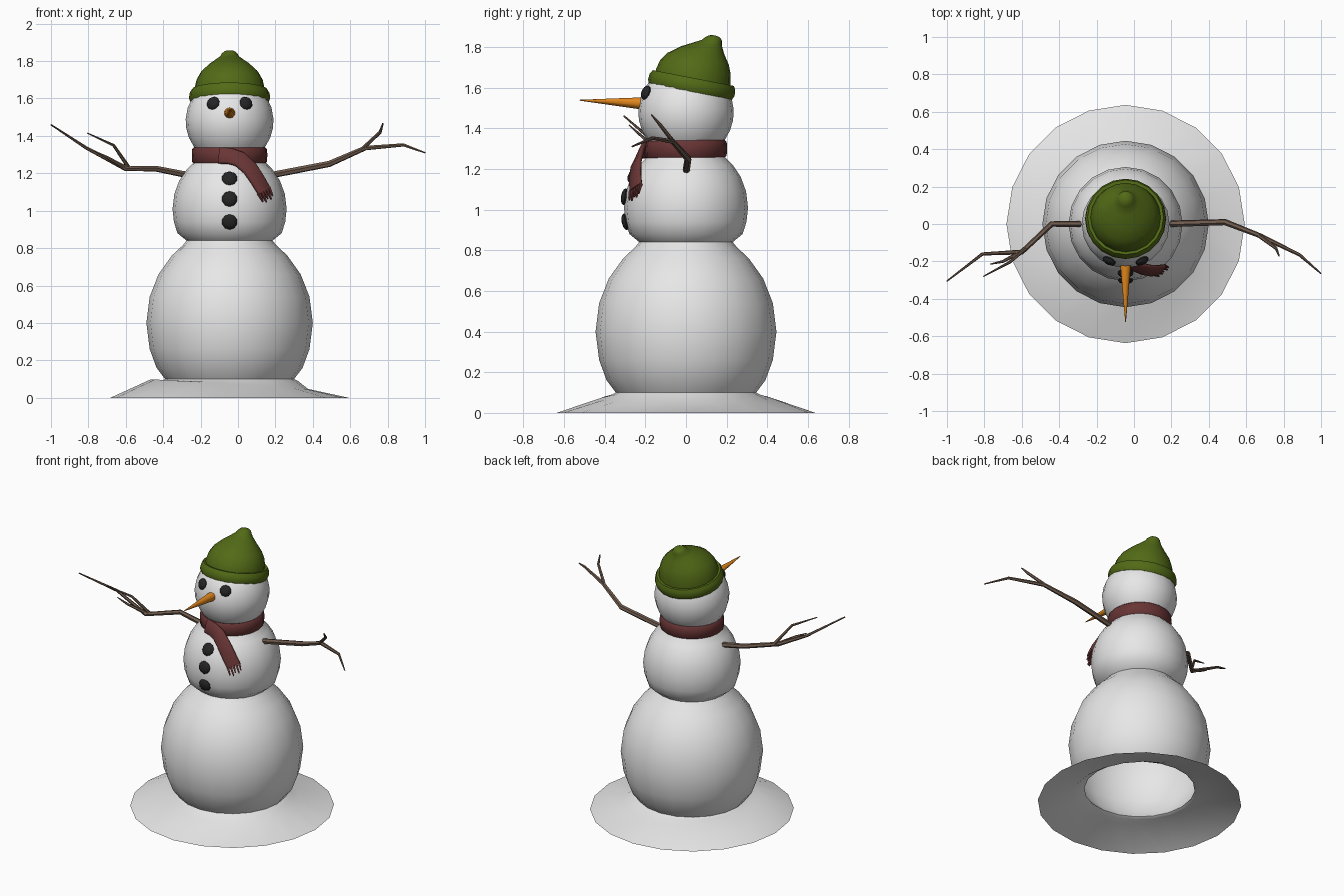
import bpy, bmesh, math
from mathutils import Vector, Matrix

if "Cube" in bpy.data.objects:
    bpy.data.objects.remove(bpy.data.objects["Cube"])

CX = -0.045  # body axis
SIDES = 20


def material(name, rgb):
    m = bpy.data.materials.new(name)
    m.diffuse_color = (*rgb, 1)
    m.use_nodes = True
    m.node_tree.nodes["Principled BSDF"].inputs["Base Color"].default_value = m.diffuse_color
    return m


SNOW = material("snow white", (0.8, 0.8, 0.8))
GREEN = material("hat green", (0.085, 0.145, 0.008))
RED = material("scarf red", (0.14, 0.035, 0.035))
ORANGE = material("carrot orange", (0.75, 0.24, 0.012))
COAL = material("coal black", (0.018, 0.018, 0.018))
BROWN = material("twig brown", (0.16, 0.105, 0.075))


def finish(name, bm, mat, angle=50, fix=True):
    if fix:
        bmesh.ops.recalc_face_normals(bm, faces=bm.faces)
    me = bpy.data.meshes.new(name)
    bm.to_mesh(me)
    bm.free()
    me.materials.append(mat)
    for p in me.polygons:
        p.use_smooth = True
    me.set_sharp_from_angle(angle=math.radians(angle))
    ob = bpy.data.objects.new(name, me)
    bpy.context.collection.objects.link(ob)
    return ob


def loft(bm, rings, closed=False, cap_start=False, cap_end=False):
    """Skin a list of point loops with quads."""
    vs = [[bm.verts.new(p) for p in r] for r in rings]
    n = len(vs[0])
    pairs = list(zip(vs, vs[1:])) + ([(vs[-1], vs[0])] if closed else [])
    for a, b in pairs:
        for i in range(n):
            j = (i + 1) % n
            bm.faces.new((a[i], a[j], b[j], b[i]))
    if cap_start:
        bm.faces.new(vs[0][::-1])
    if cap_end:
        bm.faces.new(vs[-1])


def circle(y, z, r, tilt=0.0, n=SIDES):
    """Ring around the body axis; tilt lowers its back edge."""
    pts = []
    for i in range(n):
        a = 2 * math.pi * i / n
        u = r * math.sin(a)
        pts.append((CX + r * math.cos(a), y + u * math.cos(tilt), z - u * math.sin(tilt)))
    return pts


def ball(cz, r, rz, z):
    return r * math.sqrt(max(0.0, 1 - ((z - cz) / rz) ** 2))


# snow body: drifted skirt and three balls, one hollow surface
profile = [(0.345, 0.10)]
profile += [(ball(0.4, 0.445, 0.5, z), z) for z in (0.16, 0.26, 0.40, 0.54, 0.66, 0.76)]
profile += [(0.25, 0.815), (0.23, 0.84)]
profile += [(ball(1.01, 0.305, 0.32, z), z) for z in (0.88, 0.94, 1.01, 1.09, 1.16, 1.22)]
profile += [(0.18, 1.27), (0.165, 1.31)]
profile += [(ball(1.48, 0.235, 0.235, z), z) for z in (1.345, 1.39, 1.44, 1.49, 1.55, 1.61, 1.66, 1.70)]
drift = []
for x, y, z in circle(0, 0, 0.42):
    drift.append((x, y, 0.073 - 0.026 * (x - CX) / 0.42))
bm = bmesh.new()
loft(bm, [circle(0, 0, 0.637), drift, circle(0, 0.09, 0.365)]
     + [circle(0, z, r) for r, z in profile], cap_end=True)
finish("snow_body", bm, SNOW, 60)

# knitted hat: crown leaning back to a small tip, with a rolled brim
T = math.radians(11)
crown = [(0.03, 1.61, 0.19), (0.036, 1.655, 0.187), (0.046, 1.70, 0.177), (0.06, 1.742, 0.153),
         (0.083, 1.783, 0.108), (0.11, 1.81, 0.07), (0.127, 1.825, 0.05),
         (0.135, 1.84, 0.042), (0.14, 1.852, 0.027), (0.142, 1.856, 0.01)]
bm = bmesh.new()
loft(bm, [circle(y, z, r, T) for y, z, r in crown], cap_end=True)
finish("hat_crown", bm, GREEN, 60)
brim = [(0.022, 1.583, 0.195), (0.022, 1.581, 0.209), (0.026, 1.60, 0.217), (0.032, 1.628, 0.214),
        (0.036, 1.647, 0.203), (0.036, 1.645, 0.185)]
bm = bmesh.new()
loft(bm, [circle(y, z, r, T) for y, z, r in brim], closed=True)
finish("hat_brim", bm, GREEN, 60)

# scarf loop
bm = bmesh.new()
loop = [(1.255, 0.16), (1.25, 0.188), (1.262, 0.2), (1.30, 0.202), (1.33, 0.2), (1.34, 0.19), (1.335, 0.16)]
loft(bm, [circle(0, z, r, math.radians(-1)) for z, r in loop], closed=True)
finish("scarf_loop", bm, RED)

# scarf tail: flat band bending down over the chest, with a fringe
path = [Vector(p) for p in ((-0.1, -0.195, 1.295), (-0.045, -0.212, 1.293), (0.01, -0.227, 1.275),
                            (0.065, -0.245, 1.225), (0.105, -0.25, 1.165), (0.14, -0.247, 1.105))]
bm = bmesh.new()
rings = []
for i, p in enumerate(path):
    t = (path[min(i + 1, len(path) - 1)] - path[max(i - 1, 0)]).normalized()
    out = Vector((p.x - CX, p.y, 0.06)).normalized()
    side = t.cross(out).normalized()
    out = side.cross(t).normalized()
    w, h = 0.044, 0.013
    rings.append([p + side * a * w + out * b * h for a, b in
                  ((-1, -0.4), (-0.8, -1), (0.8, -1), (1, -0.4), (1, 0.4), (0.8, 1), (-0.8, 1), (-1, 0.4))])
loft(bm, rings, cap_start=True, cap_end=True)
for k in range(5):
    base = path[-1] + side * (k - 2) * 0.019
    tip = base + t * (0.04 + 0.012 * (k % 2)) + Vector((0, -0.01, -0.008))
    loft(bm, [[c + side * a * s + out * b * s for a, b in ((-1, -1), (1, -1), (1, 1), (-1, 1))]
              for c, s in ((base - t * 0.005, 0.008), (tip, 0.003))], cap_start=True, cap_end=True)
finish("scarf_tail", bm, RED)

# carrot nose
bm = bmesh.new()
start, tip = Vector((CX, -0.16, 1.519)), Vector((CX, -0.525, 1.538))
rot = (tip - start).to_track_quat('Z', 'Y').to_matrix().to_4x4()
bmesh.ops.create_cone(bm, cap_ends=True, segments=10, radius1=0.035, radius2=0.002,
                      depth=(tip - start).length,
                      matrix=Matrix.Translation((start + tip) / 2) @ rot)
finish("carrot_nose", bm, ORANGE)


# coal eyes and buttons: flattened pebbles facing outward
def pebble(name, pos, normal, r):
    bm = bmesh.new()
    m = (Matrix.Translation(pos) @ Vector(normal).to_track_quat('Z', 'Y').to_matrix().to_4x4()
         @ Matrix.Diagonal((r, r, 0.019, 1)))
    bmesh.ops.create_uvsphere(bm, u_segments=10, v_segments=6, radius=1, matrix=m)
    finish(name, bm, COAL)


for s, label in ((-1, "left"), (1, "right")):
    pebble(label + "_eye", (CX + s * 0.088, -0.197, 1.575), (s * 0.088, -0.194, 0.08), 0.037)
for i, z in enumerate((1.173, 1.063, 0.94)):
    y = -ball(1.01, 0.305, 0.32, z)
    pebble("button_%d" % (i + 1), (CX, y, z), (0, y, (z - 1.01) * 0.9), 0.042)


# twig arms: tapered six-sided tubes along short paths
def twig(bm, pts, radii):
    pts = [Vector(p) for p in pts]
    rings = []
    for i, p in enumerate(pts):
        t = (pts[min(i + 1, len(pts) - 1)] - pts[max(i - 1, 0)]).normalized()
        u = t.cross(Vector((0, 1, 0.3))).normalized()
        v = t.cross(u)
        rings.append([p + (u * math.cos(a) + v * math.sin(a)) * radii[i]
                      for a in (k * math.pi / 3 for k in range(6))])
    loft(bm, rings, cap_start=True, cap_end=True)


bm = bmesh.new()
twig(bm, [(-0.24, 0, 1.185), (-0.44, 0, 1.225), (-0.60, -0.15, 1.225), (-0.81, -0.16, 1.335),
          (-1.0, -0.305, 1.46)], (0.018, 0.016, 0.014, 0.009, 0.004))
twig(bm, [(-0.58, -0.13, 1.225), (-0.665, -0.205, 1.35), (-0.805, -0.28, 1.415)], (0.011, 0.008, 0.003))
twig(bm, [(-0.59, -0.14, 1.225), (-0.70, -0.20, 1.285), (-0.77, -0.215, 1.32)], (0.011, 0.008, 0.003))
finish("left_arm", bm, BROWN)

bm = bmesh.new()
twig(bm, [(0.15, 0, 1.185), (0.487, 0.01, 1.25), (0.68, -0.065, 1.335), (0.885, -0.165, 1.352),
          (1.0, -0.265, 1.31)], (0.018, 0.017, 0.013, 0.009, 0.004))
twig(bm, [(0.665, -0.06, 1.33), (0.76, -0.13, 1.42), (0.775, -0.17, 1.467)], (0.011, 0.009, 0.004))
finish("right_arm", bm, BROWN)
